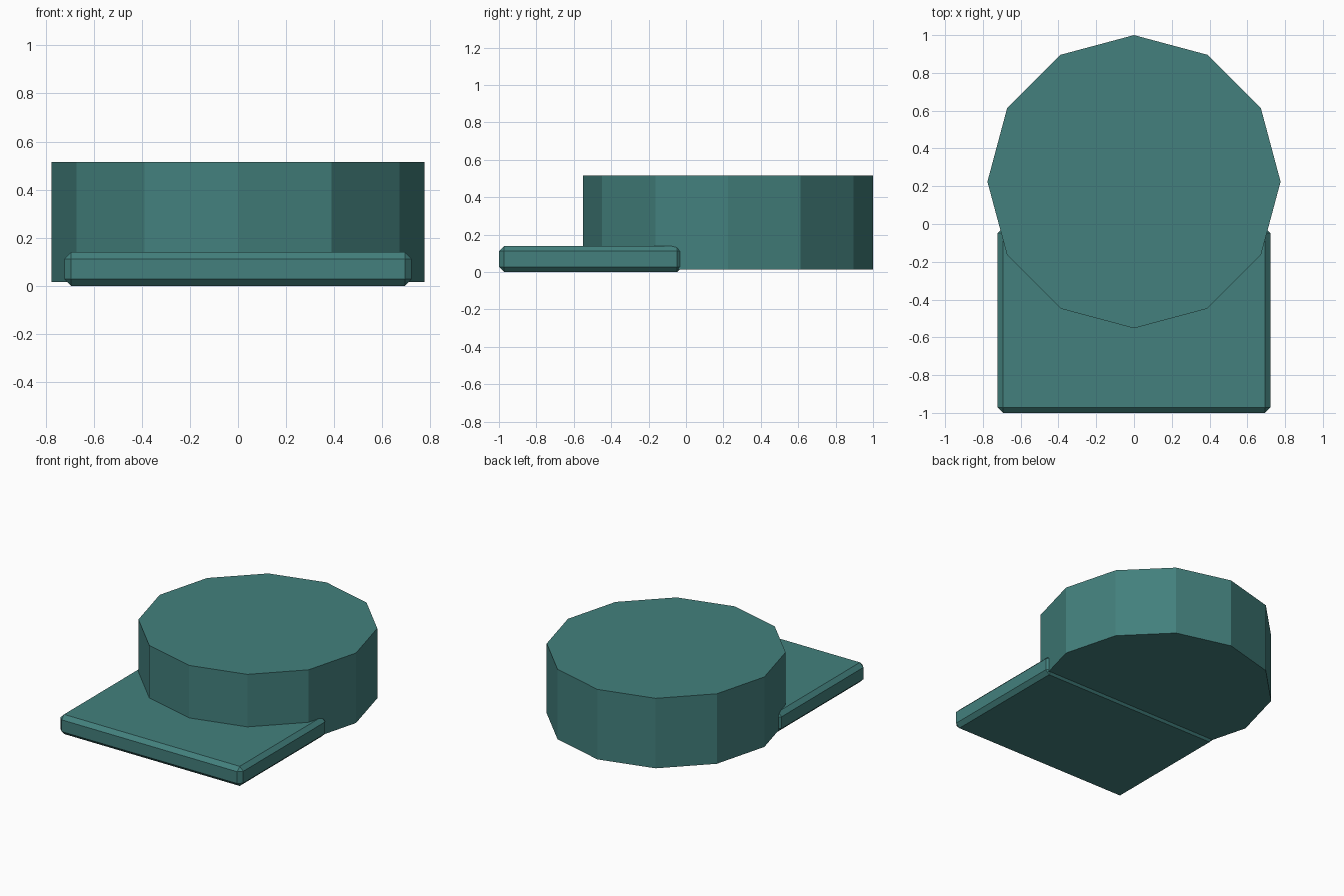
import bpy

if "Cube" in bpy.data.objects:
    bpy.data.objects.remove(bpy.data.objects["Cube"])

teal = bpy.data.materials.new("teal")
teal.diffuse_color = (0.056, 0.216, 0.205, 1)
teal.use_nodes = True
teal.node_tree.nodes["Principled BSDF"].inputs["Base Color"].default_value = teal.diffuse_color


def finish(name):
    obj = bpy.context.object
    obj.name = name
    obj.data.materials.append(teal)
    bpy.ops.object.transform_apply(location=False, rotation=False, scale=True)
    return obj


# Raised twelve-sided drum
bpy.ops.mesh.primitive_cylinder_add(vertices=12, radius=0.776, depth=0.5,
                                    location=(0, 0.224, 0.265))
finish("drum")

# Flat base plate with chamfered edges, partly under the drum
bpy.ops.mesh.primitive_cube_add(size=1, location=(0, -0.51, 0.07))
bpy.context.object.scale = (1.444, 0.98, 0.14)
plate = finish("base_plate")
chamfer = plate.modifiers.new("chamfer", 'BEVEL')
chamfer.width = 0.028
chamfer.segments = 1
